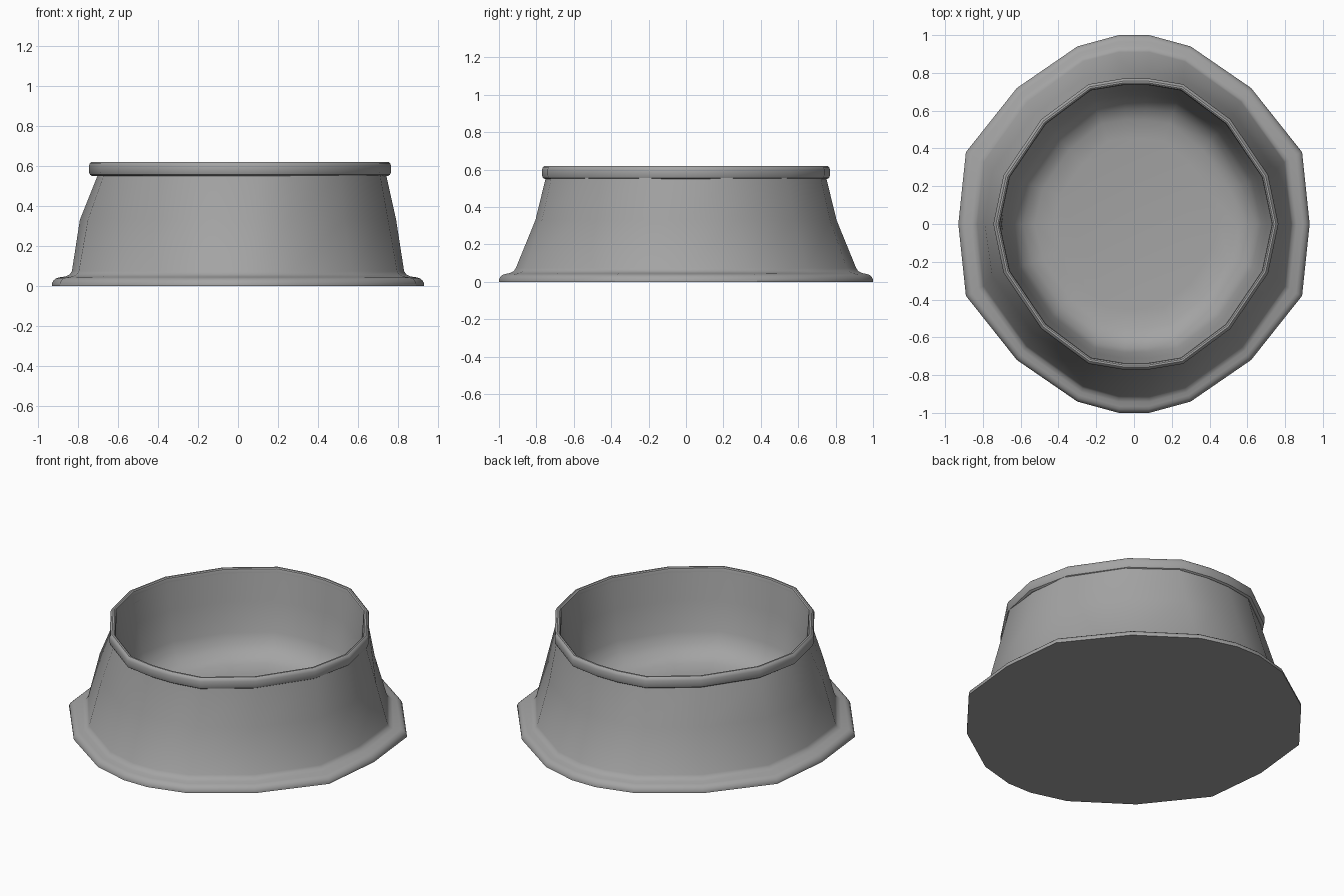
import bpy, bmesh, math

cube = bpy.data.objects.get("Cube")
if cube:
    bpy.data.objects.remove(cube)

grey = bpy.data.materials.new("plain grey")
grey.use_nodes = True
colour = (0.37, 0.37, 0.37, 1)
grey.diffuse_color = colour
grey.node_tree.nodes["Principled BSDF"].inputs["Base Color"].default_value = colour

# Quarter outlines, from the front/back middle round to the side
FOOT = [(0.08, 1.0), (0.30, 0.94), (0.62, 0.72), (0.89, 0.38), (0.93, 0)]
WALL_LOW = [(0.08, 0.915), (0.27, 0.865), (0.57, 0.65), (0.80, 0.33), (0.835, 0)]
WALL_MID = [(0.08, 0.805), (0.26, 0.77), (0.53, 0.58), (0.75, 0.28), (0.79, 0)]
WALL_TOP = [(0.08, 0.75), (0.25, 0.72), (0.49, 0.54), (0.69, 0.24), (0.72, 0)]
RIM = [(0.07, 0.77), (0.25, 0.74), (0.50, 0.555), (0.70, 0.26), (0.755, 0)]


def inset(outline, d):
    """Move a quarter outline towards the middle by d."""
    return [(x * (1 - d / math.hypot(x, y)), y * (1 - d / math.hypot(x, y)))
            for x, y in outline]


def full_ring(quarter):
    half = quarter + [(x, -y) for x, y in quarter[-2::-1]]
    return half + [(-x, y) for x, y in half[::-1] if x > 0]


def loft(name, rings, cap_first=False, cap_last=False, closed=False):
    """Skin a stack of (outline, height, x shift) rings."""
    bm = bmesh.new()
    loops = [[bm.verts.new((x + shift, y, z)) for x, y in full_ring(q)]
             for q, z, shift in rings]
    pairs = list(zip(loops, loops[1:]))
    if closed:
        pairs.append((loops[-1], loops[0]))
    for a, b in pairs:
        n = len(a)
        for i in range(n):
            j = (i + 1) % n
            bm.faces.new((a[j], a[i], b[i], b[j]))
    if cap_first:
        bm.faces.new(loops[0])
    if cap_last:
        bm.faces.new(loops[-1][::-1])
    mesh = bpy.data.meshes.new(name)
    bm.to_mesh(mesh)
    bm.free()
    obj = bpy.data.objects.new(name, mesh)
    bpy.context.collection.objects.link(obj)
    mesh.materials.append(grey)
    bpy.ops.object.select_all(action='DESELECT')
    obj.select_set(True)
    bpy.context.view_layer.objects.active = obj
    bpy.ops.object.shade_smooth_by_angle(angle=math.radians(32))
    return obj


SHIFT = 0.01

# Flared foot with a rounded lip, blending into the sloping outer wall
lip_profile = [(0, 0), (0, 0.012), (0.008, 0.027), (0.02, 0.037), (0.035, 0.042)]
foot_rings = [(inset(FOOT, d), z, 0) for d, z in lip_profile]
wall_rings = [(inset(WALL_LOW, -0.026), 0.047, 0), (inset(WALL_LOW, -0.006), 0.057, 0),
              (inset(WALL_LOW, 0.005), 0.073, 0), (WALL_MID, 0.33, 0),
              (WALL_TOP, 0.555, 0.02)]
loft("foot_and_wall", foot_rings + wall_rings, cap_first=True)

# Rolled rim
rim_profile = [(0.035, 0.55), (0.014, 0.55), (0.005, 0.556), (0, 0.57), (0, 0.60),
               (0.005, 0.613), (0.014, 0.62), (0.024, 0.62), (0.031, 0.615),
               (0.035, 0.60)]
loft("rim", [(inset(RIM, d), z, SHIFT) for d, z in rim_profile], closed=True)

# Inner dish with a wide rounded transition into a flat floor
dish_profile = [(0.033, 0.605), (0.06, 0.43), (0.09, 0.25), (0.115, 0.19),
                (0.16, 0.14), (0.22, 0.112), (0.32, 0.10)]
loft("dish", [(inset(RIM, d), z, SHIFT) for d, z in dish_profile], cap_last=True)
